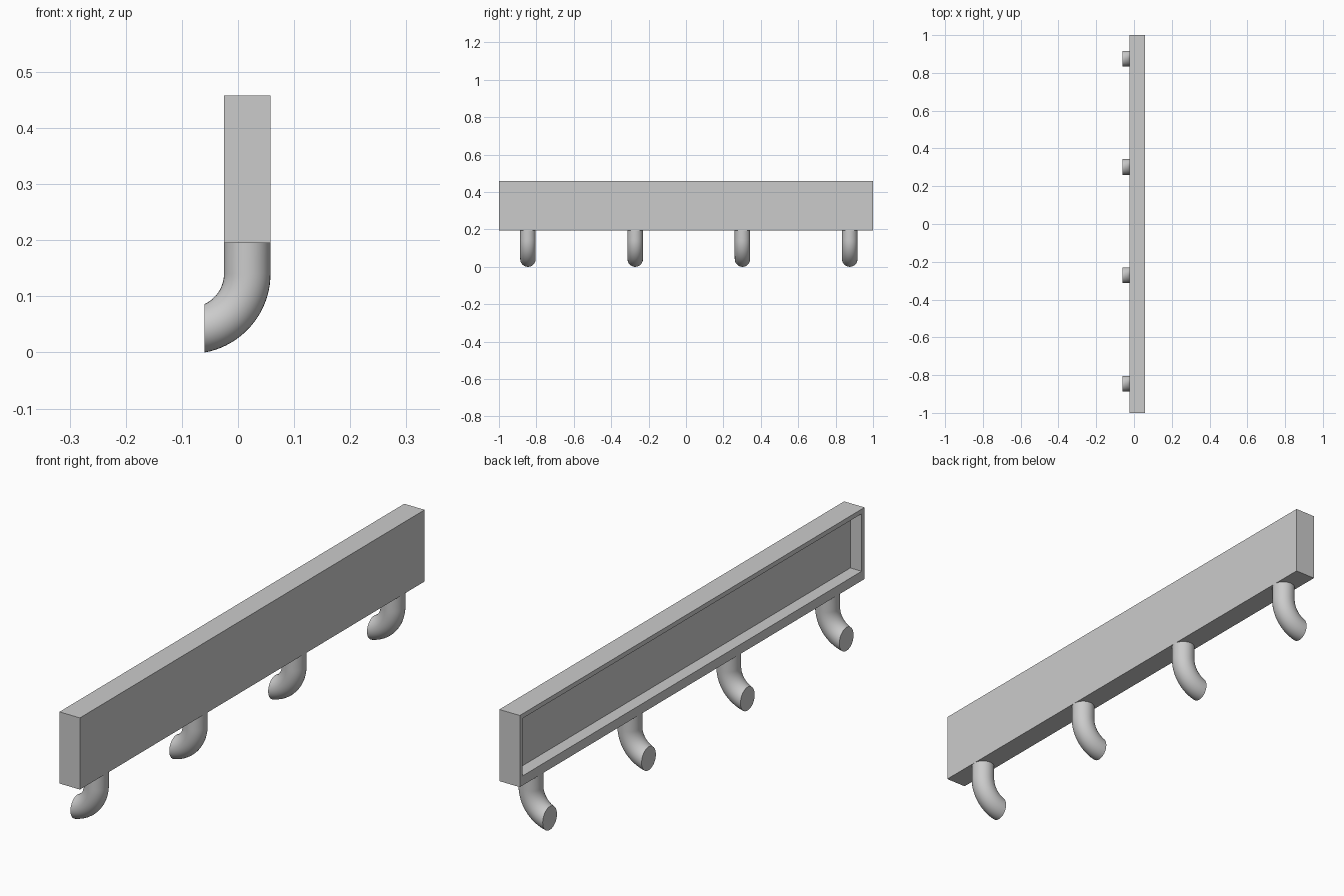
import bpy, bmesh, math
from mathutils import Vector

cube = bpy.data.objects.get("Cube")
if cube:
    bpy.data.objects.remove(cube)

GREY = (0.6, 0.6, 0.6, 1)
mat = bpy.data.materials.new("plain grey")
mat.use_nodes = True
mat.diffuse_color = GREY
mat.node_tree.nodes["Principled BSDF"].inputs["Base Color"].default_value = GREY

X_BACK, X_FACE = -0.025, 0.058       # rail thickness
Z_LOW, Z_TOP = 0.195, 0.458          # rail height


def finish(bm, name):
    bmesh.ops.recalc_face_normals(bm, faces=bm.faces)
    mesh = bpy.data.meshes.new(name)
    bm.to_mesh(mesh)
    bm.free()
    mesh.materials.append(mat)
    obj = bpy.data.objects.new(name, mesh)
    bpy.context.collection.objects.link(obj)
    return obj


def make_rail(rim=0.017, low_rim=0.035, depth=0.046):
    bm = bmesh.new()
    bmesh.ops.create_cube(bm, size=1)
    bmesh.ops.scale(bm, vec=(X_FACE - X_BACK, 2, Z_TOP - Z_LOW), verts=bm.verts)
    bmesh.ops.translate(bm, vec=((X_FACE + X_BACK) / 2, 0, (Z_TOP + Z_LOW) / 2), verts=bm.verts)
    # Shallow tray cut into the -x side
    bm.normal_update()
    tray = min(bm.faces, key=lambda f: f.calc_center_median().x)
    bmesh.ops.inset_region(bm, faces=[tray], thickness=rim, use_even_offset=True)
    for v in tray.verts:
        if v.co.z < (Z_LOW + Z_TOP) / 2:
            v.co.z = Z_LOW + low_rim
    tray = bmesh.ops.extrude_discrete_faces(bm, faces=[tray])["faces"][0]
    bmesh.ops.translate(bm, vec=(depth, 0, 0), verts=tray.verts)
    return finish(bm, "rail")


def make_hook(name, y, sides=32, steps=20):
    # Bent round bar, ending in a vertical cut
    bend_x, bend_z, cut_x = -0.085, 0.1407, -0.06
    radius = (X_FACE - X_BACK) / 2
    mid = (X_FACE + X_BACK) / 2 - bend_x
    bm = bmesh.new()
    rings = []
    for step in range(-1, steps + 1):
        ring = []
        for side in range(sides):
            a = math.tau * side / sides
            rho = mid + radius * math.cos(a)
            sweep = math.acos((cut_x - bend_x) / rho) * max(step, 0) / steps
            z = Z_LOW if step < 0 else bend_z - rho * math.sin(sweep)
            ring.append(bm.verts.new(Vector((bend_x + rho * math.cos(sweep),
                                             y + radius * math.sin(a), z))))
        rings.append(ring)
    for upper, lower in zip(rings, rings[1:]):
        for i in range(sides):
            j = (i + 1) % sides
            bm.faces.new((upper[i], upper[j], lower[j], lower[i]))
    bm.faces.new(rings[0])
    bm.faces.new(rings[-1])
    hook = finish(bm, name)
    bpy.ops.object.select_all(action="DESELECT")
    hook.select_set(True)
    bpy.context.view_layer.objects.active = hook
    bpy.ops.object.shade_smooth_by_angle(angle=math.radians(35))


make_rail()
for n in range(4):
    make_hook(f"hook_{n + 1}", -0.845 + 0.5735 * n)
